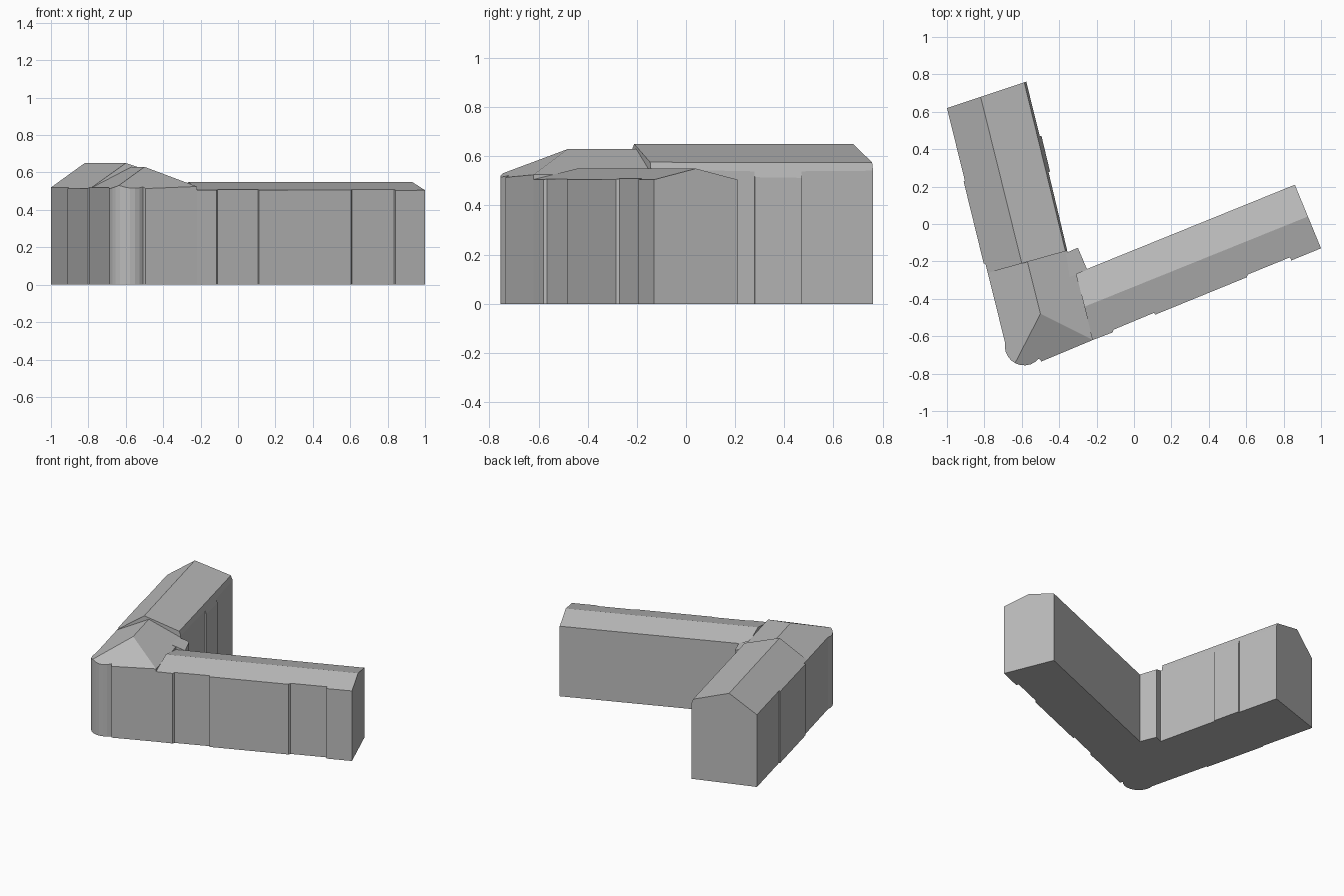
import bpy, bmesh, math
from mathutils import Vector

cube = bpy.data.objects.get("Cube")
if cube:
    bpy.data.objects.remove(cube, do_unlink=True)

stone = bpy.data.materials.new("plain_grey")
stone.use_nodes = True
GREY = (0.5, 0.5, 0.5, 1)
stone.diffuse_color = GREY
stone.node_tree.nodes["Principled BSDF"].inputs["Base Color"].default_value = GREY


def building(name, outline, roof_planes):
    """Extrude a footprint, then slice its top with each roof plane."""
    bm = bmesh.new()
    base = bm.faces.new([bm.verts.new((x, y, 0)) for x, y in outline])
    top = bmesh.ops.extrude_face_region(bm, geom=[base])["geom"]
    for v in top:
        if isinstance(v, bmesh.types.BMVert):
            v.co.z = 1
    for points in roof_planes:
        a, b, c = (Vector(p) for p in points)
        normal = (b - a).cross(c - a).normalized()
        if normal.z < 0:
            normal.negate()
        cut = bmesh.ops.bisect_plane(
            bm, geom=bm.verts[:] + bm.edges[:] + bm.faces[:], dist=1e-5,
            plane_co=a, plane_no=normal, clear_outer=True)["geom_cut"]
        rim = [e for e in cut if isinstance(e, bmesh.types.BMEdge)]
        bmesh.ops.holes_fill(bm, edges=rim, sides=0)
    bmesh.ops.recalc_face_normals(bm, faces=bm.faces[:])
    mesh = bpy.data.meshes.new(name)
    bm.to_mesh(mesh)
    bm.free()
    mesh.materials.append(stone)
    obj = bpy.data.objects.new(name, mesh)
    bpy.context.collection.objects.link(obj)
    return obj


# Back wing: off-centre ridge with a steep strip above the courtyard wall
ridge = [(-0.82, 0.68, 0.65), (-0.60, -0.21, 0.65)]
eave = [(-0.587, 0.757, 0.575), (-0.367, -0.143, 0.575)]
building("back_wing", [
    (-1.0, 0.62), (-0.904, 0.23), (-0.911, 0.228), (-0.803, -0.213),
    (-0.795, -0.211), (-0.782, -0.262), (-0.357, -0.143),
    (-0.457, 0.278), (-0.449, 0.28), (-0.495, 0.472), (-0.504, 0.47),
    (-0.576, 0.761)],
    [ridge + [(-1.0, 0.62, 0.52)], ridge + [eave[0]],
     eave + [(-0.449, 0.28, 0.515)]])

# Corner block: rounded corner, ridge and front hip
arc = [(-0.587 + 0.104 * math.cos(math.radians(a)),
        -0.652 + 0.104 * math.sin(math.radians(a)))
       for a in range(170, 321, 15)]
apex = (-0.50, -0.48, 0.63)
ridge = [(-0.57, -0.20, 0.63), apex]
building("corner_block",
         [(-0.782, -0.262)] + arc +
         [(-0.495, -0.735), (-0.22, -0.62), (-0.32, -0.22),
          (-0.357, -0.143)],
         [ridge + [(-0.78, -0.26, 0.52)], ridge + [(-0.22, -0.62, 0.525)],
          [apex, (-0.22, -0.62, 0.525), (-0.63, -0.74, 0.532)]])

# Small block in the inner corner of the courtyard
building("courtyard_link",
         [(-0.40, -0.17), (-0.30, -0.127), (-0.25, -0.245), (-0.35, -0.285)],
         [[(-0.36, -0.13, 0.533), (-0.30, -0.13, 0.512), (-0.25, -0.24, 0.505)]])

# Side wing: symmetric gable roof and shallow wall projections
ridge = [(-0.26, -0.44, 0.55), (0.93, 0.04, 0.55)]
building("side_wing", [
    (-0.22, -0.62), (-0.115, -0.58), (-0.109, -0.565), (0.107, -0.475),
    (0.113, -0.485), (0.603, -0.285), (0.609, -0.27), (0.834, -0.178),
    (0.841, -0.195), (1.0, -0.13), (0.86, 0.21), (-0.25, -0.24),
    (-0.31, -0.264)],
    [ridge + [(1.0, -0.13, 0.505)], ridge + [(0.86, 0.21, 0.505)]])
